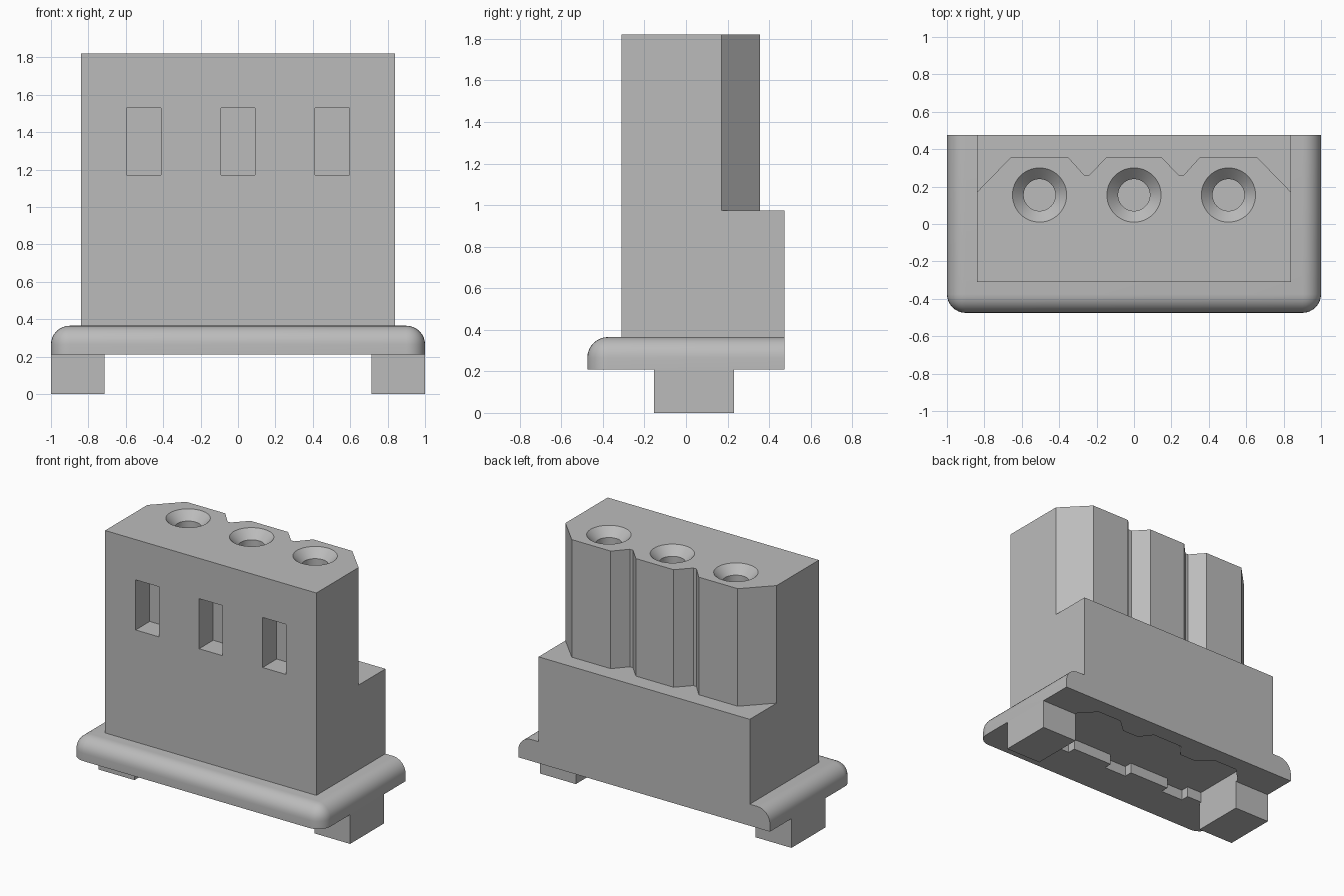
import bpy, bmesh

if "Cube" in bpy.data.objects:
    bpy.data.objects.remove(bpy.data.objects["Cube"], do_unlink=True)

grey = bpy.data.materials.new("plain grey")
grey.use_nodes = True
grey.diffuse_color = (0.5, 0.5, 0.5, 1)
grey.node_tree.nodes["Principled BSDF"].inputs["Base Color"].default_value = (0.5, 0.5, 0.5, 1)


def finish(name, bm):
    bmesh.ops.recalc_face_normals(bm, faces=bm.faces)
    mesh = bpy.data.meshes.new(name)
    bm.to_mesh(mesh)
    bm.free()
    mesh.materials.append(grey)
    ob = bpy.data.objects.new(name, mesh)
    bpy.context.scene.collection.objects.link(ob)
    return ob


def prism(name, outline, z0, z1):
    bm = bmesh.new()
    face = bm.faces.new([bm.verts.new((x, y, z0)) for x, y in outline])
    new = bmesh.ops.extrude_face_region(bm, geom=[face])["geom"]
    bmesh.ops.translate(bm, vec=(0, 0, z1 - z0),
                        verts=[v for v in new if isinstance(v, bmesh.types.BMVert)])
    return finish(name, bm)


def box(name, x0, x1, y0, y1, z0, z1):
    return prism(name, [(x0, y0), (x1, y0), (x1, y1), (x0, y1)], z0, z1)


def frustum(name, x, y, z0, z1, r0, r1):
    bm = bmesh.new()
    bmesh.ops.create_cone(bm, cap_ends=True, segments=48, radius1=r0, radius2=r1, depth=z1 - z0)
    bmesh.ops.translate(bm, vec=(x, y, (z0 + z1) / 2), verts=bm.verts)
    return finish(name, bm)


def cut(ob, cutters):
    """Subtract the cutters, bake the result and drop the cutters."""
    for c in cutters:
        c.hide_render = True
        mod = ob.modifiers.new("cut", "BOOLEAN")
        mod.operation, mod.solver, mod.object = "DIFFERENCE", "EXACT", c
    bpy.context.view_layer.update()
    baked = bpy.data.meshes.new_from_object(
        ob.evaluated_get(bpy.context.evaluated_depsgraph_get()))
    ob.modifiers.clear()
    ob.data = baked
    for c in cutters:
        bpy.data.objects.remove(c, do_unlink=True)


def smooth(ob):
    bpy.ops.object.select_all(action="DESELECT")
    ob.select_set(True)
    bpy.context.view_layer.objects.active = ob
    bpy.ops.object.shade_smooth_by_angle(angle=0.5)


def mirrored(half):
    return half + [(-x, y) for x, y in reversed(half)]


pitch = 0.505
slots = (-pitch, 0, pitch)
shoulder, top = 0.975, 1.82

# Lower housing block
box("lower_housing", -0.84, 0.84, -0.31, 0.475, 0.365, shoulder)

# Upper housing with keyed back
upper = prism("upper_housing", mirrored([
    (0.84, -0.31), (0.84, 0.17), (0.66, 0.355), (0.35, 0.355),
    (0.265, 0.26), (0.24, 0.26), (0.15, 0.355)]), shoulder, top)

# Wire holes with countersinks, and front latch windows
cutters = []
for x in slots:
    cutters += [
        frustum("hole_cutter", x, 0.155, 0.9, 1.79, 0.085, 0.085),
        frustum("countersink_cutter", x, 0.155, 1.76, 1.84, 0.085, 0.165),
        box("window_cutter", x - 0.092, x + 0.092, -0.4, -0.15, 1.17, 1.53)]
cut(upper, cutters)
smooth(upper)

# Flange, rounded at the front and sides, flat at the back
bm = bmesh.new()
bmesh.ops.create_cube(bm, size=1)
for v in bm.verts:
    v.co = (v.co.x * 2, v.co.y * 0.95, 0.2875 + v.co.z * 0.155)
round_edges = []
for e in bm.edges:
    a, b = e.verts
    mid = (a.co + b.co) / 2
    upright = abs(a.co.z - b.co.z) > 0.1
    if (upright and mid.y < 0) or (not upright and mid.z > 0.3 and mid.y < 0.4):
        round_edges.append(e)
bmesh.ops.bevel(bm, geom=round_edges, offset=0.1, segments=8, profile=0.5, affect="EDGES")
flange = finish("flange", bm)

# Keyed recess under the flange, with a slot below each window
recess = prism("recess_cutter", mirrored([
    (0.715, -0.14), (0.715, 0.25), (0.61, 0.355), (0.42, 0.355),
    (0.32, 0.265), (0.19, 0.265), (0.12, 0.355)]), 0.1, 0.285)
keys = [box("key_cutter", x - 0.09, x + 0.09, -0.2, -0.1, 0.1, 0.285) for x in slots]
cut(flange, [recess] + keys)
smooth(flange)

# Feet
for side, x0, x1 in (("left", 0.715, 1), ("right", -1, -0.715)):
    box(side + "_foot", x0, x1, -0.155, 0.23, 0, 0.21)
